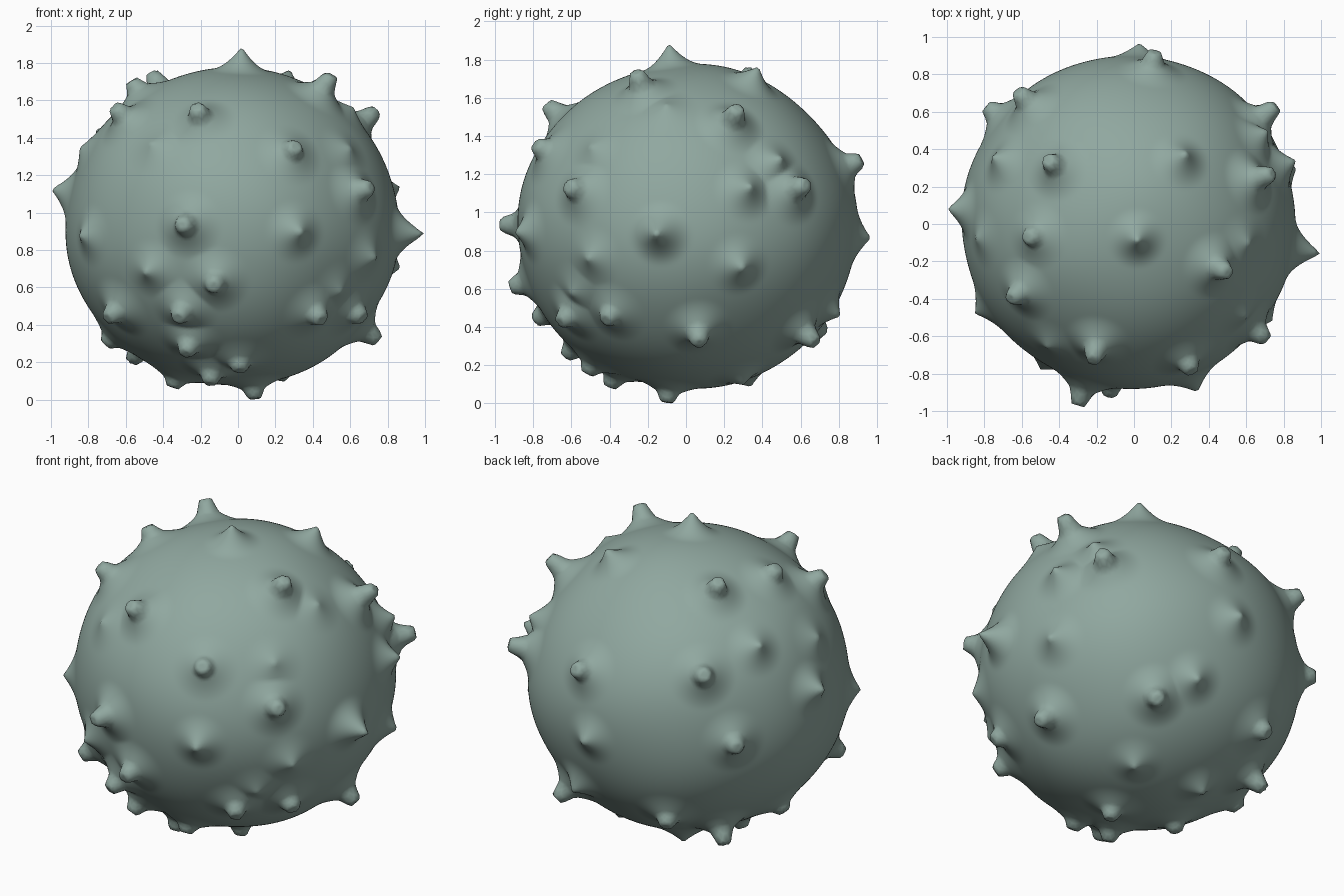
import bpy, bmesh, math
from mathutils import Vector, kdtree

if "Cube" in bpy.data.objects:
    bpy.data.objects.remove(bpy.data.objects["Cube"])

CENTRE = Vector((-0.03, 0.01, 0.92))
RADII = Vector((0.892, 0.89, 0.85))

# tip positions of the blunt knobs
KNOBS = [
    (.50, -.26, 1.73), (.74, .27, 1.54), (-.46, .34, 1.74), (-.57, -.07, 1.70),
    (-.66, -.40, 1.56), (-.22, -.73, 1.56), (.31, -.79, 1.35), (.71, -.62, 1.13),
    (.76, .63, 1.14), (-.30, -.97, .93), (-.13, -.92, .60), (-.32, -.79, .43),
    (-.70, -.52, .43), (-.71, .06, .29), (.45, -.66, .42), (.67, -.42, .43),
    (.75, .07, .31), (-.28, -.63, .24), (-.35, -.05, .06), (-.15, -.40, .08),
    (.01, -.52, .15), (.09, -.10, .0), (-.79, .63, .92), (-.62, .71, 1.35),
    (.11, .92, 1.27), (.40, .68, .31), (-.37, .72, .36), (-.57, .44, .20)]
# tip positions of the pointed spikes
SPIKES = [
    (.02, -.09, 1.88), (1.0, -.16, .88), (-1.0, .08, 1.12), (-.84, -.08, 1.34),
    (.87, .34, 1.13), (.34, -.90, .89), (.74, -.52, .75), (.87, .30, .70),
    (.55, -.60, .57), (.25, .30, .09), (.28, .38, 1.76), (-.76, .36, 1.44),
    (.03, .97, .86), (-.85, -.48, .87), (.60, -.10, 1.54), (.60, -.50, 1.34)]
# small low bumps
BUMPS = [(-.46, -.65, 1.36), (-.50, -.78, .67), (.72, .50, 1.28),
         (.21, .81, .45), (-.22, .34, .08)]


def base_radius(d):
    # ellipsoid with a gentle swelling that keeps the skin slightly uneven
    r = 1 / math.sqrt(sum((d[i] / RADII[i]) ** 2 for i in range(3)))
    return r + 0.006 * math.sin(5 * d.x + 1) * math.sin(6 * d.y) + 0.004 * math.sin(7 * d.z + 3 * d.x)


def knob_profile(a):
    # flat tip, steep side, wide flared foot
    if a < 0.036:
        return 1.0
    if a < 0.068:
        return 1.0 - 0.6 * (a - 0.036) / 0.032
    return 0.4 * (1 - min((a - 0.068) / 0.15, 1)) ** 2


def spike_profile(a):
    return (1 - min(a / 0.20, 1)) ** 2.2


# direction, height and profile of every knob and spike
features = []
for group, profile in ((KNOBS, knob_profile), (SPIKES, spike_profile), (BUMPS, spike_profile)):
    for tip in group:
        v = Vector(tip) - CENTRE
        d = v.normalized()
        features.append((d, max(v.length - base_radius(d), 0.04), profile))
tree = kdtree.KDTree(len(features))
for i, f in enumerate(features):
    tree.insert(f[0], i)
tree.balance()

# spiky ball: fine icosphere pushed outwards at each knob and spike
bm = bmesh.new()
bmesh.ops.create_icosphere(bm, subdivisions=7, radius=1)
for v in bm.verts:
    d = v.co.normalized()
    lift = 0.0
    for co, i, dist in tree.find_range(d, 0.24):
        lift = max(lift, features[i][1] * features[i][2](dist))
    v.co = CENTRE + d * (base_radius(d) + lift)
for f in bm.faces:
    f.smooth = True
low = min(v.co.z for v in bm.verts)
bmesh.ops.translate(bm, verts=bm.verts, vec=(0, 0, -low))

mesh = bpy.data.meshes.new("spiky_ball")
bm.to_mesh(mesh)
bm.free()
ball = bpy.data.objects.new("spiky_ball", mesh)
bpy.context.collection.objects.link(ball)

mat = bpy.data.materials.new("sage grey green")
mat.diffuse_color = (0.28, 0.39, 0.35, 1)
mat.use_nodes = True
mat.node_tree.nodes["Principled BSDF"].inputs["Base Color"].default_value = mat.diffuse_color
mesh.materials.append(mat)
